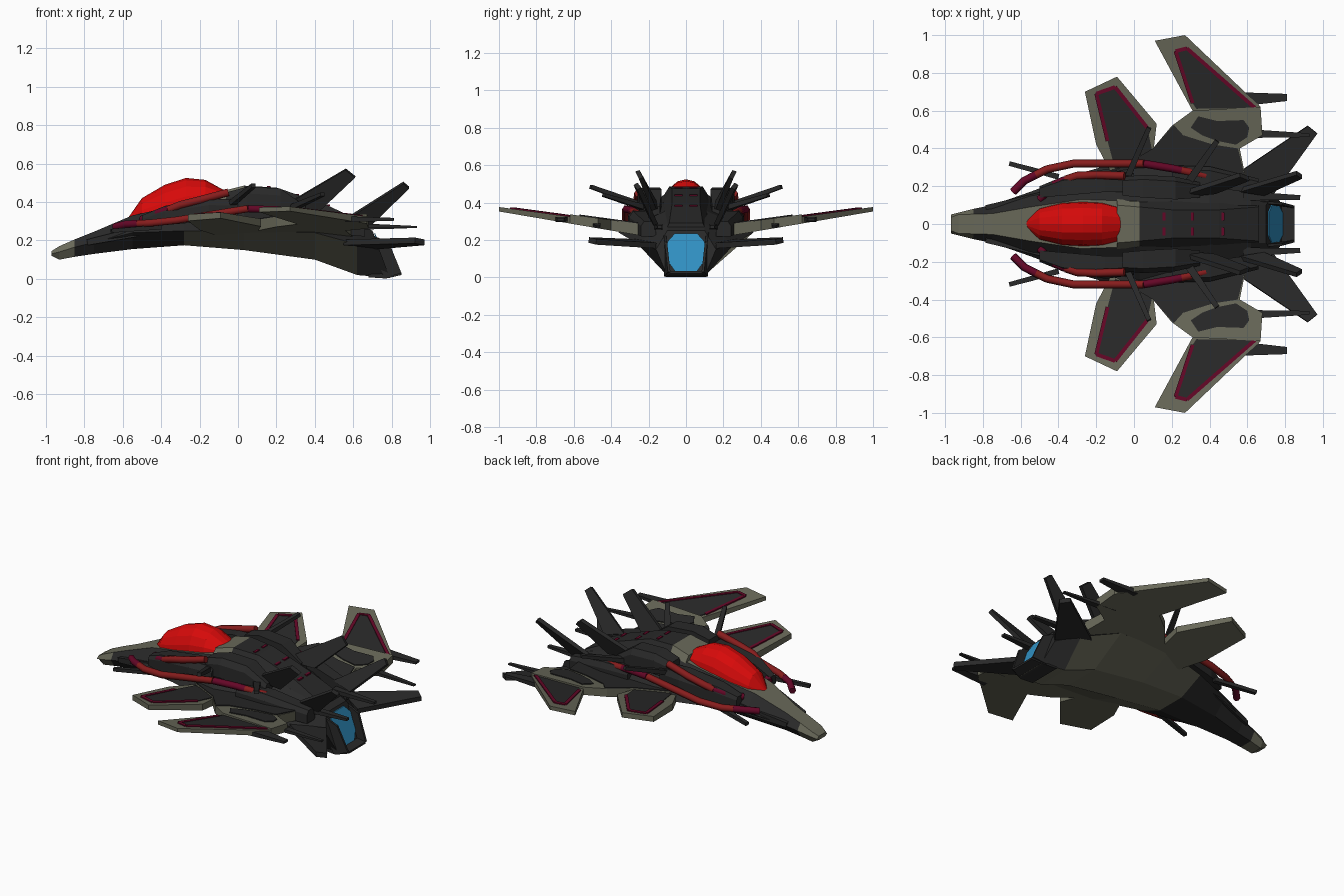
import bpy, bmesh, math
from mathutils import Vector

if "Cube" in bpy.data.objects:
    bpy.data.objects.remove(bpy.data.objects["Cube"])


def material(name, rgb):
    m = bpy.data.materials.new(name)
    m.use_nodes = True
    m.diffuse_color = (*rgb, 1)
    m.node_tree.nodes["Principled BSDF"].inputs["Base Color"].default_value = (*rgb, 1)
    return m


MATS = [material("charcoal", (.022, .022, .022)), material("khaki", (.14, .14, .10)),
        material("canopy red", (.68, .003, .003)), material("pipe red", (.24, .012, .012)),
        material("crimson trim", (.13, .002, .02)), material("engine blue", (.03, .28, .54))]
DARK, KHAKI, RED, PIPE, TRIM, BLUE = range(6)


def finish(bm, name, mirror):
    bmesh.ops.recalc_face_normals(bm, faces=bm.faces)
    me = bpy.data.meshes.new(name)
    bm.to_mesh(me)
    bm.free()
    for m in MATS:
        me.materials.append(m)
    ob = bpy.data.objects.new(name, me)
    bpy.context.collection.objects.link(ob)
    if mirror:
        mod = ob.modifiers.new("Mirror", 'MIRROR')
        mod.use_axis = (False, True, False)
        mod.use_mirror_merge = False


def loft(name, rings, rule=lambda side, c: DARK, mirror=False):
    """Skin closed rings of points; rule picks a colour from the side index and face centre."""
    bm = bmesh.new()
    vs = [[bm.verts.new(p) for p in r] for r in rings]
    n = len(vs[0])
    for a, b in zip(vs, vs[1:]):
        for i in range(n):
            f = bm.faces.new((a[i], a[(i + 1) % n], b[(i + 1) % n], b[i]))
            f.material_index = rule(i, f.calc_center_median())
    for cap in (vs[0], vs[-1]):
        f = bm.faces.new(cap)
        f.material_index = rule(-1, f.calc_center_median())
    finish(bm, name, mirror)


def hexring(x, tw, tz, mw, mz, bw, bz, skew=0):
    """Six-sided section; skew slides the bottom backwards."""
    xm = x + skew * (tz - mz) / (tz - bz)
    return [(x, -tw, tz), (x, tw, tz), (xm, mw, mz),
            (x + skew, bw, bz), (x + skew, -bw, bz), (xm, -mw, mz)]


def slab(name, pts, top, bottom, top_mat=DARK, side_mat=DARK):
    """Mirrored flat part: plan outline between two height functions."""
    bm = bmesh.new()
    up = [bm.verts.new((x, y, top(y))) for x, y in pts]
    lo = [bm.verts.new((x, y, bottom(y))) for x, y in pts]
    bm.faces.new(up).material_index = top_mat
    bm.faces.new(lo).material_index = side_mat
    for i in range(len(pts)):
        j = (i + 1) % len(pts)
        bm.faces.new((up[i], up[j], lo[j], lo[i])).material_index = side_mat
    finish(bm, name, True)


def bar(name, a, b, w, h, taper=.5, mat=DARK, mirror=True):
    """Tapered box blade from a to b, w wide and h tall at the root."""
    a, b = Vector(a), Vector(b)
    d = (b - a).normalized()
    s = d.cross(Vector((0, 0, 1))).normalized()
    u = s.cross(d)

    def ring(c, k):
        return [c + s * w * k * i / 2 + u * h * k * j / 2
                for i, j in ((-1, -1), (1, -1), (1, 1), (-1, 1))]
    loft(name, [ring(a, 1), ring(b, taper)], lambda i, c: mat, mirror)


def blade(name, pts, thick):
    """Thin four-cornered fin given in space."""
    p = [Vector(q) for q in pts]
    n = (p[1] - p[0]).cross(p[3] - p[0]).normalized() * thick / 2
    loft(name, [[q + n for q in p], [q - n for q in p]], mirror=True)


def pipe(name, pts, r, mat=PIPE):
    cu = bpy.data.curves.new(name, 'CURVE')
    cu.dimensions = '3D'
    cu.bevel_depth = r
    cu.bevel_resolution = 1
    cu.use_fill_caps = True
    for s in (1, -1):
        sp = cu.splines.new('POLY')
        sp.points.add(len(pts) - 1)
        for q, (x, y, z) in zip(sp.points, pts):
            q.co = (x, s * y, z, 1)
    cu.materials.append(MATS[mat])
    bpy.context.collection.objects.link(bpy.data.objects.new(name, cu))


# Main hull: khaki nose and belly, charcoal flanks
def hull_rule(side, c):
    if c.x < -.85 or side == 0 and c.x < 0:
        return KHAKI
    return KHAKI if c.x > -.3 and (side == 3 or side in (2, 4) and c.x < .6) else DARK


loft("fuselage", [hexring(*s) for s in (
    (-.97, .035, .145, .05, .13, .03, .12), (-.93, .05, .17, .06, .14, .04, .1),
    (-.85, .052, .205, .08, .165, .045, .115),
    (-.75, .055, .245, .1, .19, .05, .13), (-.55, .09, .33, .17, .24, .08, .155),
    (-.28, .13, .39, .27, .25, .1, .175), (.03, .12, .44, .36, .25, .12, .15),
    (.4, .1, .36, .36, .24, .12, .1), (.62, .1, .29, .26, .18, .11, .02),
    (.70, .1, .25, .16, .15, .1, .005, .09))], hull_rule)

# Raised spine with a khaki collar behind the canopy
loft("spine", [hexring(*s) for s in (
    (-.09, .1, .455, .13, .42, .14, .38), (.03, .09, .485, .13, .42, .15, .36),
    (.2, .075, .475, .12, .4, .15, .33), (.45, .075, .39, .11, .34, .14, .28),
    (.66, .09, .29, .11, .25, .13, .2))], lambda i, c: KHAKI if c.x < .02 else DARK)
for x, z in ((.16, .478), (.31, .438), (.47, .383)):
    bar("spine_mark", (x, .018, z), (x, .062, z), .016, .009, 1, TRIM)

# Canopy
rings = []
for x, w, z, h in ((-.57, .02, .31, .01), (-.5, .085, .32, .1), (-.38, .115, .34, .15),
                   (-.27, .12, .37, .155), (-.17, .115, .39, .125), (-.07, .09, .41, .05)):
    rings.append([(x, w * math.cos(math.pi * k / 8), z + h * math.sin(math.pi * k / 8))
                  for k in range(9)])
loft("canopy", rings, lambda i, c: RED)

# Slanted engine exhaust plate, framed by side walls and a bottom lip
ex = []
for off in (.003, .009):
    ex.append([(.70 + .09 * (.25 - z) / .245 + off, y, z) for y, z in
               ((-.06, .235), (.06, .235), (.1, .19), (.1, .09), (.06, .035),
                (-.06, .035), (-.1, .09), (-.1, .19))])
loft("engine_glow", ex, lambda i, c: BLUE)
blade("exhaust_wall", [(.67, .115, .24), (.785, .108, .19), (.85, .09, .03), (.76, .11, .005)],
      .014)
loft("exhaust_lip", [[(x, -w, z), (x, w, z), (x, w, z + t), (x, -w, z + t)] for x, w, z, t in
                     ((.68, .11, .008, .02), (.77, .11, .002, .03), (.85, .085, .02, .012))])


# Wing heights rise outwards
def wing_top(y):
    return .275 + (y - .25) * .135


def wing_low(y):
    return .225 + (y - .25) * .17


def over(k):
    return lambda y: wing_top(y) + k


def panel(name, pts):
    """Dark inset plate with crimson trim along its first three edges."""
    slab(name + "_panel", pts, over(.004), over(-.003))
    for (ax, ay), (bx, by) in zip(pts, pts[1:4]):
        bar(name + "_trim", (ax, ay, wing_top(ay) + .004), (bx, by, wing_top(by) + .004),
            .02, .008, 1, TRIM)


# Wings and canards
slab("wing_root", [(-.12, .27), (.1, .4), (.2, .52), (.31, .6), (.67, .62), (.68, .47),
                   (.56, .4), (.6, .2), (.2, .15)], over(.012), wing_low, KHAKI, KHAKI)
slab("wing_root_deck", [(-.1, .28), (.1, .4), (.21, .525), (.26, .47), (.42, .42), (.55, .4),
                        (.6, .2), (.2, .15)], over(.018), over(0))
slab("wing_root_patch", [(.3, .51), (.36, .47), (.44, .44), (.54, .42), (.6, .46), (.61, .51),
                         (.58, .55), (.44, .545), (.34, .57)], over(.018), over(0))
slab("rear_wing", [(.11, .97), (.27, 1), (.67, .62), (.67, .5), (.28, .52), (.31, .6)],
     wing_top, wing_low, KHAKI, KHAKI)
panel("rear_wing", [(.31, .64), (.22, .915), (.28, .93), (.64, .615), (.33, .61)])
slab("front_wing", [(-.26, .7), (-.09, .78), (.12, .53), (.1, .36), (-.12, .27), (-.2, .42)],
     wing_top, wing_low, KHAKI, KHAKI)
panel("front_wing", [(-.14, .44), (-.2, .69), (-.1, .725), (.07, .51), (.1, .37), (-.1, .29)])

# Shoulder housings beside the spine
for name, secs in (
        ("front_pod", ((-.5, .17, .3, .03), (-.38, .2, .33, .05), (-.15, .23, .36, .06),
                       (0, .22, .36, .05))),
        ("shoulder_pod", ((-.06, .2, .4, .05), (.05, .2, .42, .06), (.22, .19, .41, .06),
                          (.35, .18, .34, .04))),
        ("rear_pod", ((.2, .26, .31, .05), (.4, .25, .3, .055), (.66, .2, .26, .04)))):
    loft(name, [[(x, y + w * a, z + w * b) for a, b in
                 ((-1, -1), (1, -1), (1, .4), (.6, 1), (-1, 1))] for x, y, z, w in secs],
         mirror=True)

# Upright and tail fins
blade("inner_fin", [(.22, .15, .37), (.43, .17, .36), (.61, .24, .53), (.56, .26, .57)], .025)
blade("rear_fin", [(.56, .18, .31), (.69, .16, .28), (.89, .25, .475), (.86, .27, .5)], .025)
blade("tail_fin", [(.55, .27, .19), (.74, .16, .17), (.97, .48, .19), (.92, .52, .2)], .03)
bar("front_blade", (-.06, .19, .37), (.08, .51, .485), .035, .03, .7)
bar("middle_blade", (.26, .18, .36), (.44, .44, .44), .045, .03, .6)

# Spikes and gun barrels
bar("wing_spike", (.56, .66, .31), (.81, .67, .31), .075, .03)
bar("root_spike", (.56, .48, .28), (.93, .47, .27), .05, .025, .4)
bar("tail_spike", (.58, .15, .27), (.88, .14, .27), .05, .03, .5)
bar("gun_barrel", (-.4, .25, .27), (-.66, .32, .25), .03, .025, .8)
bar("nose_pod", (-.4, .14, .27), (-.78, .075, .19), .1, .06, .5)

# Red coolant pipes with crimson sections
pipe("outer_pipe_tip", [(-.64, .17, .27), (-.58, .23, .285), (-.52, .26, .288)], .021, TRIM)
pipe("outer_pipe", [(-.52, .26, .288), (-.46, .29, .29), (-.32, .32, .305), (.05, .32, .365)],
     .021)
pipe("outer_pipe_bend", [(.05, .32, .365), (.2, .295, .36), (.25, .284, .353)], .021, TRIM)
pipe("outer_pipe_end", [(.25, .284, .353), (.4, .25, .335)], .021)
pipe("inner_pipe_tip", [(-.5, .13, .31), (-.42, .21, .34), (-.36, .235, .36)], .02, TRIM)
pipe("inner_pipe", [(-.36, .235, .36), (-.3, .255, .385), (-.2, .26, .41), (-.05, .255, .45)],
     .022)
